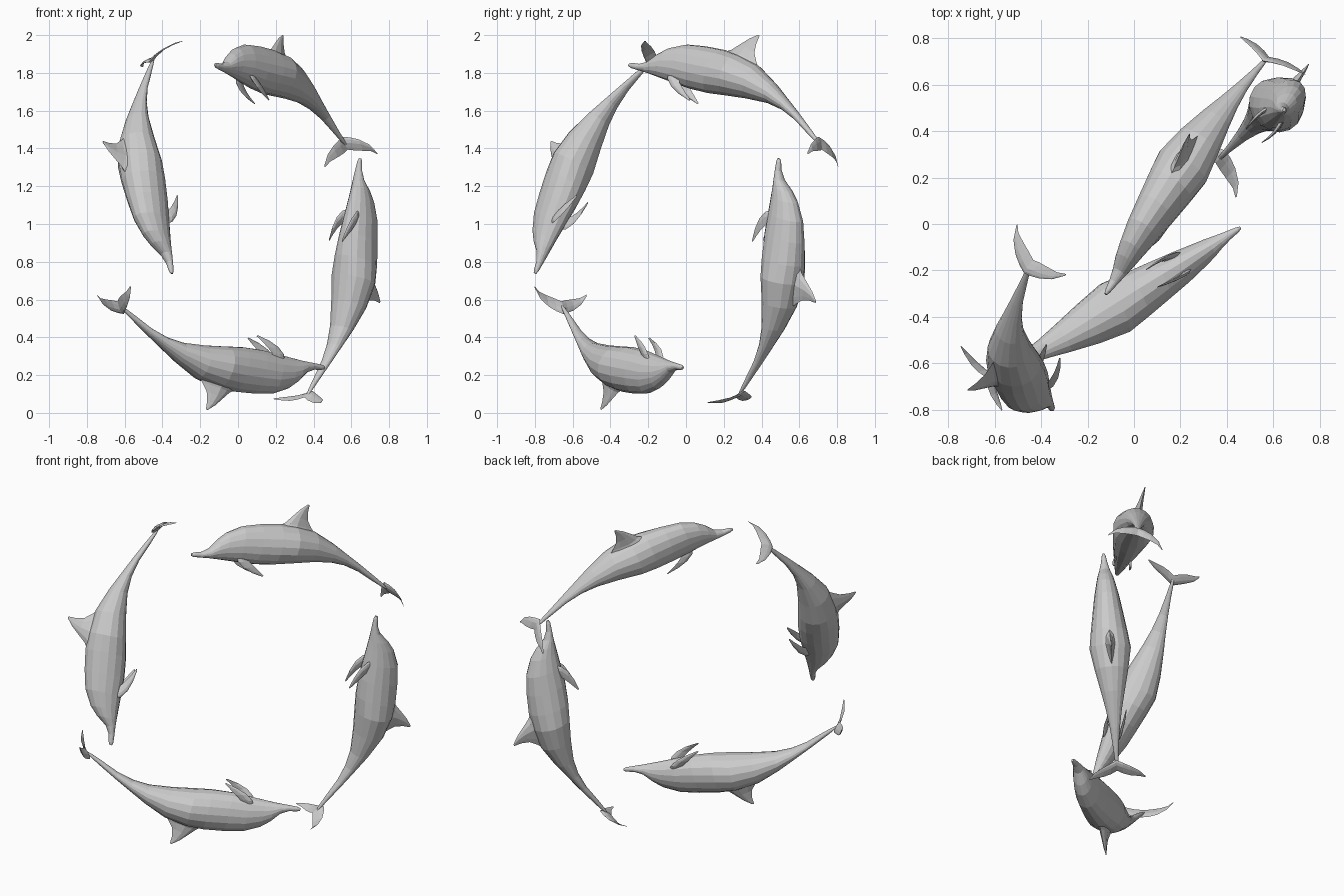
import bpy, bmesh, math
from mathutils import Vector, Matrix

if "Cube" in bpy.data.objects:
    bpy.data.objects.remove(bpy.data.objects["Cube"])

V = Vector


def loft(name, rings):
    """Skin a list of equal-length point rings and cap both ends."""
    bm = bmesh.new()
    loops = [[bm.verts.new(p) for p in ring] for ring in rings]
    n = len(loops[0])
    for a, b in zip(loops, loops[1:]):
        for i in range(n):
            j = (i + 1) % n
            bm.faces.new((a[i], a[j], b[j], b[i]))
    bm.faces.new(loops[0][::-1])
    bm.faces.new(loops[-1])
    bmesh.ops.recalc_face_normals(bm, faces=bm.faces)
    me = bpy.data.meshes.new(name)
    bm.to_mesh(me)
    bm.free()
    return me


def lens(lead, trail, thick, normal):
    """Streamlined fin section between leading and trailing edge."""
    lead, trail, normal = V(lead), V(trail), V(normal).normalized()
    prof = [(0, 0), (.15, .7), (.4, 1), (.75, .5), (1, 0), (.75, -.5), (.4, -1), (.15, -.7)]
    return [lead.lerp(trail, t) + normal * thick * h for t, h in prof]


# Body: x along the chord (tail 0, snout 1.29), top z, bottom z, half width
SECTIONS = [
    (1.292, .010, -.006, .006), (1.275, .018, -.010, .012), (1.23, .028, -.007, .020),
    (1.185, .056, -.003, .031), (1.14, .118, -.001, .045), (1.09, .167, .000, .056),
    (1.0, .218, .002, .074), (.89, .246, .005, .091), (.77, .266, .020, .109),
    (.67, .270, .042, .122), (.535, .254, .070, .098), (.40, .202, .090, .068),
    (.30, .154, .086, .046), (.20, .106, .062, .029), (.09, .050, .018, .016),
    (.03, .018, -.004, .011), (-.005, -.006, -.014, .008)]
SIDES = 16
body_rings = []
for x, top, bot, w in SECTIONS:
    body_rings.append([V((x, w * math.sin(a), (top + bot) / 2 + (top - bot) / 2 * math.cos(a)))
                       for a in (2 * math.pi * i / SIDES for i in range(SIDES))])
parts = {"body": loft("body", body_rings)}

# Dorsal fin: swept back blade with a broad base
parts["dorsal_fin"] = loft("dorsal_fin", [
    lens(le, te, t, (0, 1, 0)) for le, te, t in [
        ((.80, 0, .235), (.52, 0, .230), .045),
        ((.735, 0, .280), (.56, 0, .268), .022),
        ((.695, 0, .327), (.595, 0, .31), .014),
        ((.658, 0, .37), (.606, 0, .36), .008),
        ((.617, 0, .405), (.605, 0, .404), .002)]])

# Flippers: hang down from the chest and sweep back
for side, label in ((1, "left"), (-1, "right")):
    parts[label + "_flipper"] = loft(label + "_flipper", [
        lens((lx, side * y, lz), (tx, side * y, tz), t, (.2, side, .2)) for lx, lz, tx, tz, y, t in [
            (1.025, .045, .950, .050, .036, .010),
            (1.005, .008, .930, .018, .048, .009),
            (.962, -.022, .900, -.002, .052, .007),
            (.902, -.042, .860, -.027, .050, .005),
            (.832, -.054, .824, -.048, .045, .002)]])

# Tail flukes: one crescent lofted from tip to tip along the tail direction
tail_dir = V((-.65, 0, -.76)).normalized()
tail_up = V((-.76, 0, .65)).normalized()
half = [(.0, -.035, .040, .010, 0), (.035, -.020, .056, .007, .008), (.08, .004, .070, .004, .012),
        (.13, .042, .082, .003, .006), (.165, .092, .102, .001, -.008)]
span = [(-s[0], *s[1:]) for s in half[:0:-1]] + half
parts["tail_flukes"] = loft("tail_flukes", [
    lens(tail_dir * a + tail_up * h + V((0, y, 0)), tail_dir * b + tail_up * h + V((0, y, 0)), t, tail_up)
    for y, a, b, t, h in span])


def frame(tail, snout, dorsal):
    """Dolphin frame: x from tail to snout, z towards the dorsal tip."""
    tail = V(tail)
    x = (V(snout) - tail).normalized()
    y = (V(dorsal) - tail).cross(x).normalized()
    m = Matrix((x, y, x.cross(y))).transposed().to_4x4()
    m.translation = tail
    return m


# Tilted ring of four dolphins following each other: tail, snout, dorsal tip
RING = [
    ((.567, .71, 1.43), (-.12, -.30, 1.84), (.24, .39, 2.0)),
    ((.375, .29, .10), (.645, .49, 1.345), (.745, .68, .58)),
    ((-.62, -.655, .555), (.46, -.015, .24), (-.16, -.45, .005)),
    ((-.455, -.185, 1.87), (-.35, -.795, .745), (-.72, -.71, 1.45))]
for k, pose in enumerate(RING):
    m = frame(*pose)
    for name, me in parts.items():
        ob = bpy.data.objects.new(f"dolphin_{k + 1}_{name}", me)
        bpy.context.collection.objects.link(ob)
        ob.matrix_world = m
